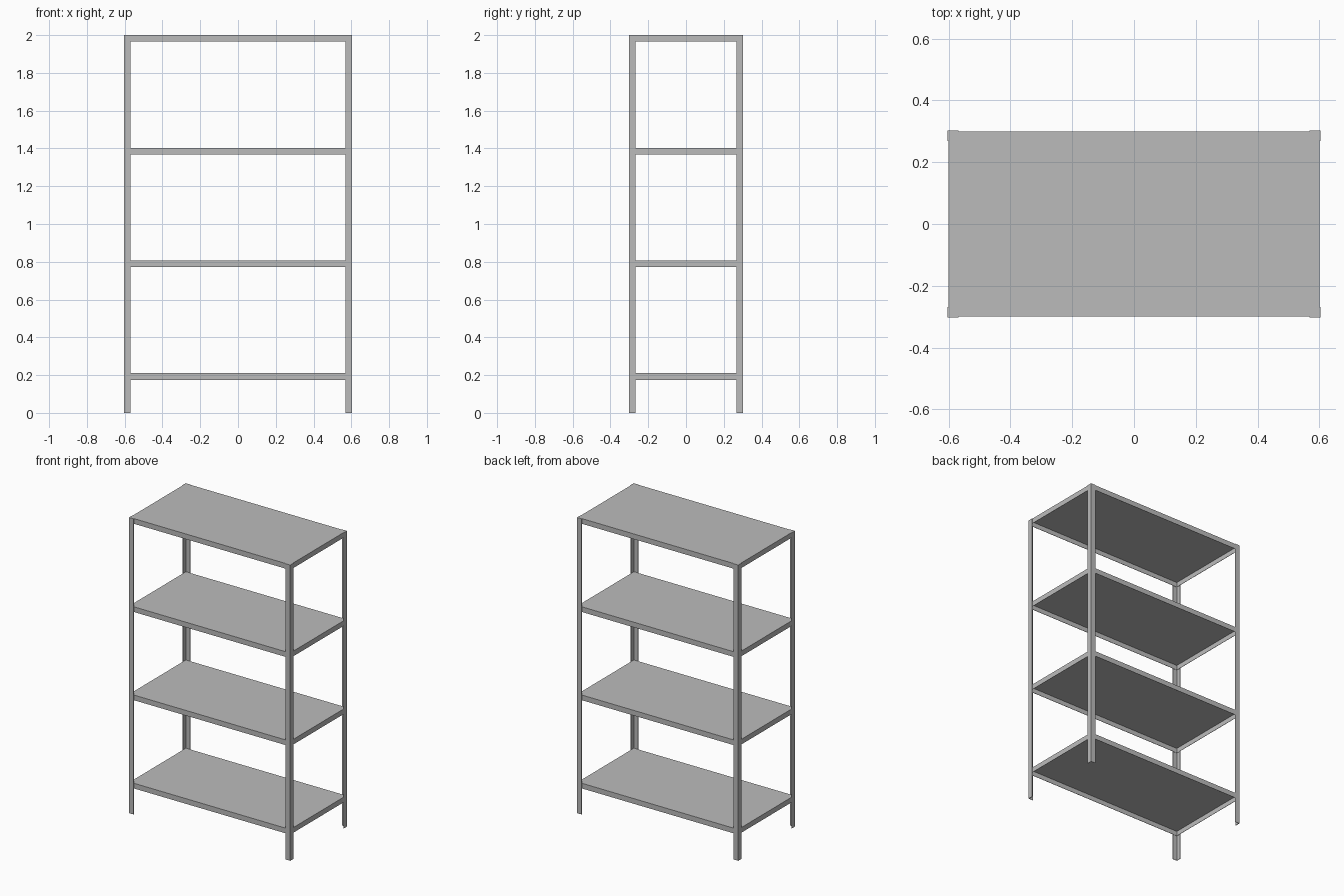
import bpy
import bmesh

cube = bpy.data.objects.get("Cube")
if cube:
    bpy.data.objects.remove(cube, do_unlink=True)

HALF_X, HALF_Y, HEIGHT = 0.603, 0.303, 2.0
SHEET = 0.003      # metal thickness
FLANGE = 0.035     # post leg width and shelf lip depth

steel = bpy.data.materials.new("grey steel")
steel.use_nodes = True
GREY = (0.5, 0.5, 0.5, 1)
steel.diffuse_color = GREY
steel.node_tree.nodes["Principled BSDF"].inputs["Base Color"].default_value = GREY


def make_object(name, bm):
    bmesh.ops.recalc_face_normals(bm, faces=bm.faces)
    mesh = bpy.data.meshes.new(name)
    bm.to_mesh(mesh)
    bm.free()
    mesh.materials.append(steel)
    obj = bpy.data.objects.new(name, mesh)
    bpy.context.collection.objects.link(obj)
    return obj


def corner_post(name, sx, sy):
    """Angle-section upright, open towards the middle of the rack."""
    profile = [(0, 0), (FLANGE, 0), (FLANGE, SHEET),
               (SHEET, SHEET), (SHEET, FLANGE), (0, FLANGE)]
    bm = bmesh.new()
    base = bm.faces.new([bm.verts.new((sx * (HALF_X - a), sy * (HALF_Y - b), 0))
                         for a, b in profile])
    top = bmesh.ops.extrude_face_region(bm, geom=[base])["geom"]
    bmesh.ops.translate(bm, vec=(0, 0, HEIGHT),
                        verts=[v for v in top if isinstance(v, bmesh.types.BMVert)])
    make_object(name, bm)


def tray_shelf(name, top_z):
    """Sheet shelf with lips folded down on all four sides, open below."""
    x, y = HALF_X - SHEET, HALF_Y - SHEET
    bm = bmesh.new()
    bmesh.ops.create_cube(bm, size=1)
    bmesh.ops.scale(bm, vec=(2 * x, 2 * y, FLANGE), verts=bm.verts)
    bmesh.ops.translate(bm, vec=(0, 0, top_z - FLANGE / 2), verts=bm.verts)
    bm.normal_update()
    underside = min(bm.faces, key=lambda f: f.normal.z)
    bmesh.ops.inset_region(bm, faces=[underside], thickness=SHEET)
    # Push the inset underside up to hollow out the tray
    hollow = bmesh.ops.extrude_face_region(bm, geom=[underside])["geom"]
    bmesh.ops.translate(bm, vec=(0, 0, FLANGE - SHEET),
                        verts=[v for v in hollow if isinstance(v, bmesh.types.BMVert)])
    if underside.is_valid:
        bmesh.ops.delete(bm, geom=[underside], context="FACES_ONLY")
    make_object(name, bm)


# Four uprights
for side, sx in (("left", 1), ("right", -1)):
    for end, sy in (("front", -1), ("back", 1)):
        corner_post(f"{end}_{side}_post", sx, sy)

# Four evenly spaced shelves
LOWEST = 0.21
for i in range(4):
    tray_shelf(f"shelf_{i + 1}", LOWEST + i * (HEIGHT - LOWEST) / 3)
